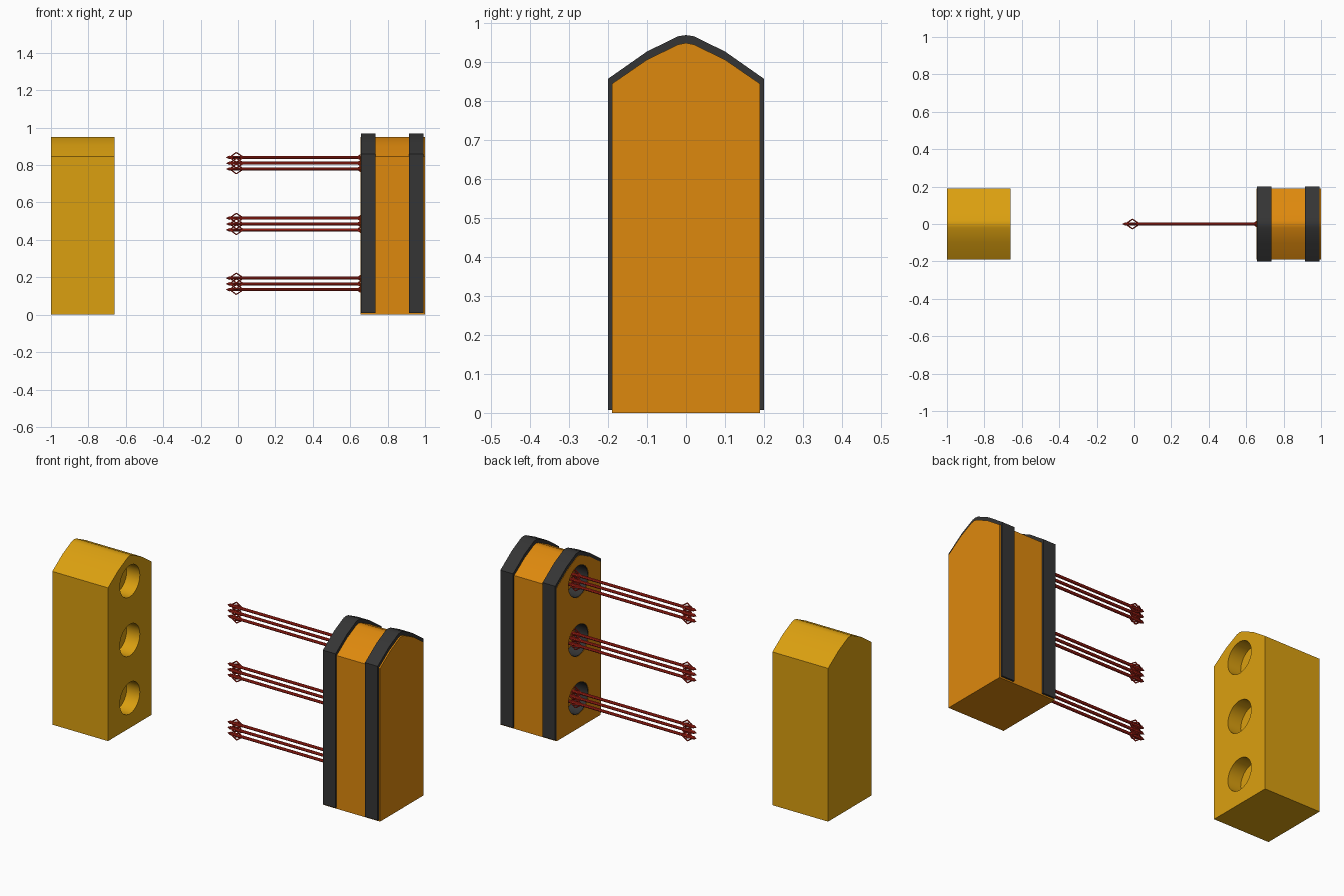
import bpy, bmesh, math
from mathutils import Vector, Matrix

if "Cube" in bpy.data.objects:
    bpy.data.objects.remove(bpy.data.objects["Cube"])


def material(name, rgb):
    m = bpy.data.materials.new(name)
    m.diffuse_color = (*rgb, 1)
    m.use_nodes = True
    m.node_tree.nodes["Principled BSDF"].inputs["Base Color"].default_value = m.diffuse_color
    return m


YELLOW = material("yellow", (0.71, 0.35, 0.005))
ORANGE = material("orange", (0.73, 0.25, 0.004))
DARK = material("dark", (0.035, 0.035, 0.035))
RED = material("red", (0.5, 0.02, 0.01))
HOLES = (0.165, 0.485, 0.81)


def make_object(name, bm, mat=None):
    bmesh.ops.recalc_face_normals(bm, faces=bm.faces[:])
    me = bpy.data.meshes.new(name)
    bm.to_mesh(me)
    bm.free()
    ob = bpy.data.objects.new(name, me)
    bpy.context.collection.objects.link(ob)
    if mat:
        me.materials.append(mat)
    return ob


def smooth(ob):
    bpy.ops.object.select_all(action='DESELECT')
    bpy.context.view_layer.objects.active = ob
    ob.select_set(True)
    bpy.ops.object.shade_smooth_by_angle(angle=math.radians(30))


def tube(bm, a, b, r1, r2, sides):
    a, b = Vector(a), Vector(b)
    d = b - a
    rot = d.to_track_quat('Z', 'Y').to_matrix().to_4x4()
    bmesh.ops.create_cone(bm, cap_ends=True, segments=sides, radius1=r1, radius2=r2,
                          depth=d.length, matrix=Matrix.Translation((a + b) / 2) @ rot)


def prism(name, x0, x1, half, mat):
    # half profile from bottom to apex, mirrored in y
    outline = half + [(-y, z) for y, z in reversed(half) if y > 0]
    bm = bmesh.new()
    face = bm.faces.new([bm.verts.new((x0, y, z)) for y, z in outline])
    ext = bmesh.ops.extrude_face_region(bm, geom=[face], use_keep_orig=True)
    bmesh.ops.translate(bm, vec=(x1 - x0, 0, 0),
                        verts=[v for v in ext["geom"] if isinstance(v, bmesh.types.BMVert)])
    return make_object(name, bm, mat)


def drill(ob, x0, x1, radius):
    # three round sockets cut along x
    bm = bmesh.new()
    for z in HOLES:
        tube(bm, (x0, 0, z), (x1, 0, z), radius, radius, 32)
    cutter = make_object("socket_cutter", bm)
    cutter.hide_render = True
    mod = ob.modifiers.new("sockets", 'BOOLEAN')
    mod.operation = 'DIFFERENCE'
    mod.solver = 'EXACT'
    mod.object = cutter
    bpy.context.view_layer.objects.active = ob
    bpy.ops.object.modifier_apply(modifier=mod.name)
    bpy.data.objects.remove(cutter)


BODY = [(0.19, 0), (0.19, 0.845), (0.1, 0.907), (0.02, 0.946), (0, 0.95)]
BAND = [(0.2, 0.008), (0.2, 0.858), (0.1, 0.928), (0.02, 0.967), (0, 0.97)]

# left and right bodies with facing sockets
left = prism("left_block", -1.0, -0.66, BODY, YELLOW)
drill(left, -0.74, -0.6, 0.087)
smooth(left)
right = prism("right_block", 0.656, 1.0, BODY, ORANGE)
drill(right, 0.6, 0.735, 0.087)
smooth(right)

# dark bands round the right block; the inner one lines the sockets
inner = prism("inner_band", 0.658, 0.735, BAND, DARK)
drill(inner, 0.6, 0.8, 0.084)
smooth(inner)
smooth(prism("outer_band", 0.915, 0.992, BAND, DARK))

# red prongs: rod, pointed tips and thin diamond cages at both ends
for i, zc in enumerate(HOLES):
    bm = bmesh.new()
    for dz in (-0.031, 0, 0.031):
        z = zc + dz
        tube(bm, (-0.045, 0, z), (0.71, 0, z), 0.008, 0.008, 8)
        for base, s in ((-0.045, -1), (0.71, 1)):
            tube(bm, (base, 0, z), (base + s * 0.02, 0, z), 0.01, 0, 8)
            for dy, dv in ((0.026, 0), (-0.026, 0), (0, 0.026), (0, -0.026)):
                mid = (base - s * 0.036, dy, z + dv)
                tube(bm, (base, 0, z), mid, 0.0035, 0.0035, 5)
                tube(bm, mid, (base - s * 0.075, 0, z), 0.0035, 0.0035, 5)
    smooth(make_object(f"prong_bundle_{i + 1}", bm, RED))
